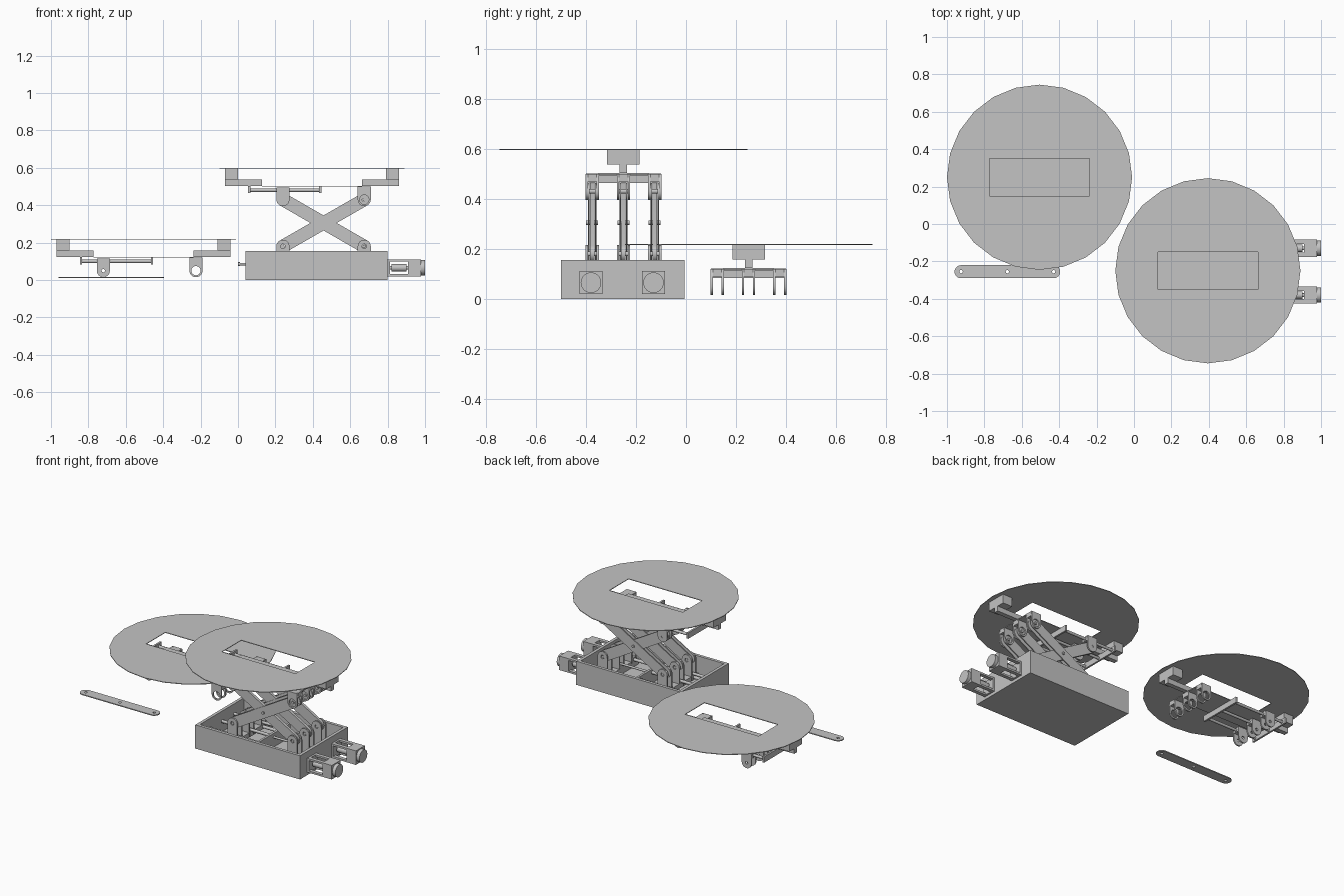
import bpy
import bmesh
from math import sin, cos, pi, atan2, hypot
from mathutils import Matrix, Vector

cube = bpy.data.objects.get("Cube")
if cube:
    bpy.data.objects.remove(cube, do_unlink=True)

GREY = (0.55, 0.55, 0.55, 1)
grey = bpy.data.materials.new("plain grey metal")
grey.use_nodes = True
grey.diffuse_color = GREY
grey.node_tree.nodes["Principled BSDF"].inputs["Base Color"].default_value = GREY


def add(name, mesh):
    ob = bpy.data.objects.new(name, mesh)
    mesh.materials.clear()
    mesh.materials.append(grey)
    bpy.context.collection.objects.link(ob)
    return ob


def box(name, x, y, z):
    """Box from three (low, high) ranges."""
    bm = bmesh.new()
    bmesh.ops.create_cube(bm, size=1)
    bmesh.ops.scale(bm, vec=[r[1] - r[0] for r in (x, y, z)], verts=bm.verts)
    bmesh.ops.translate(bm, vec=[(r[0] + r[1]) / 2 for r in (x, y, z)], verts=bm.verts)
    mesh = bpy.data.meshes.new(name)
    bm.to_mesh(mesh)
    bm.free()
    return add(name, mesh)


def rod(name, start, end, radius, sides=24):
    """Round bar between two points."""
    a, b = Vector(start), Vector(end)
    bm = bmesh.new()
    bmesh.ops.create_cone(bm, cap_ends=True, segments=sides, radius1=radius,
                          radius2=radius, depth=(b - a).length)
    turn = (b - a).to_track_quat("Z", "Y").to_matrix().to_4x4()
    bm.transform(Matrix.Translation((a + b) / 2) @ turn)
    mesh = bpy.data.meshes.new(name)
    bm.to_mesh(mesh)
    bm.free()
    ob = add(name, mesh)
    bpy.ops.object.select_all(action="DESELECT")
    ob.select_set(True)
    bpy.context.view_layer.objects.active = ob
    bpy.ops.object.shade_smooth_by_angle(angle=pi / 5)
    return ob


def ring(cx, cy, r, n=24, start=0.0, sweep=2 * pi):
    count = n if sweep >= 2 * pi else n + 1
    return [(cx + r * cos(start + sweep * i / n), cy + r * sin(start + sweep * i / n))
            for i in range(count)]


def sheet(name, loops, thick, matrix):
    """Flat plate from an outline followed by its hole loops."""
    curve = bpy.data.curves.new(name, "CURVE")
    curve.dimensions = "2D"
    curve.fill_mode = "BOTH"
    curve.extrude = thick / 2
    for loop in loops:
        spline = curve.splines.new("POLY")
        spline.points.add(len(loop) - 1)
        for point, (u, v) in zip(spline.points, loop):
            point.co = (u, v, 0, 1)
        spline.use_cyclic_u = True
    temp = bpy.data.objects.new(name, curve)
    bpy.context.collection.objects.link(temp)
    graph = bpy.context.evaluated_depsgraph_get()
    mesh = bpy.data.meshes.new_from_object(temp.evaluated_get(graph))
    bpy.data.objects.remove(temp, do_unlink=True)
    mesh.transform(matrix)
    return add(name, mesh)


UPRIGHT = Matrix.Rotation(pi / 2, 4, "X")
ARM = 0.2475      # pivot to centre distance of one link
ROUND = 0.035     # end radius of links and lugs


def link(name, thick, matrix):
    """Round-ended bar with three pin holes."""
    outline = ring(ARM, 0, ROUND, 12, -pi / 2, pi) + ring(-ARM, 0, ROUND, 12, pi / 2, pi)
    holes = [ring(x, 0, 0.009, 12) for x in (-ARM, 0, ARM)]
    return sheet(name, [outline] + holes, thick, matrix)


def clevis(name, x, y, z, top, hole, up=False):
    """Two rounded cheeks joined by a bridge at the far end from the pivot."""
    way = -1 if up else 1
    height = abs(top - z)
    outline = ring(0, 0, ROUND, 12, pi, pi) + [(ROUND, height), (-ROUND, height)]
    if up:
        outline = [(u, -v) for u, v in outline]
    for side in (-1, 1):
        place = Matrix.Translation((x, y + side * 0.022, z)) @ UPRIGHT
        sheet(name + "_cheek", [outline, ring(0, 0, hole, 16)], 0.009, place)
    ends = sorted((top, top - way * 0.03))
    box(name + "_bridge", (x - ROUND, x + ROUND), (y - 0.0265, y + 0.0265), ends)


LANES = (-0.125, 0.0, 0.125)


def platform(cx, cy, z, slider_x):
    """Round table top with its hangers, guide rods and lugs."""
    flat = Matrix.Translation((cx, cy, z - 0.002))
    slot = [(-0.267, -0.1), (0.267, -0.1), (0.267, 0.1), (-0.267, 0.1)]
    sheet("round_table_top", [ring(0, 0, 0.495), slot], 0.004, flat)
    box("dropped_plate", (cx - 0.267, cx + 0.267), (cy - 0.1, cy + 0.1), (z - 0.1, z - 0.096))
    # stepped hangers at both ends
    for s in (-1, 1):
        span = lambda a, b: sorted((cx + s * a, cx + s * b))
        box("hanger_block", span(0.395, 0.465), (cy - 0.065, cy + 0.065), (z - 0.063, z - 0.004))
        box("hanger_arm", span(0.267, 0.465), (cy - 0.015, cy + 0.015), (z - 0.096, z - 0.063))
    # end plates carrying the guide rods
    for x in (-0.335, 0.045):
        box("rod_end_plate", (cx + x - 0.006, cx + x + 0.006),
            (cy - 0.15, cy + 0.15), (z - 0.136, z - 0.098))
    for lane in LANES:
        y = cy + lane
        rod("guide_rod", (cx - 0.335, y, z - 0.12), (cx + 0.045, y, z - 0.12), 0.009, 16)
        clevis("slider_lug", cx + slider_x, y, z - 0.17, z - 0.105, 0.009)
        clevis("fixed_lug", cx + 0.28, y, z - 0.17, z - 0.1, 0.025)
    box("fixed_lug_bar", (cx + 0.245, cx + 0.315), (cy - 0.15, cy + 0.15), (z - 0.106, z - 0.1))


platform(0.395, -0.25, 0.6, -0.155)
platform(-0.505, 0.25, 0.22, -0.215)

# spare link lying on its own
link("spare_link", 0.006, Matrix.Translation((-0.677, -0.255, 0.014)))

# open base tray
X, Y, TOP, W = (0.04, 0.80), (-0.5, -0.005), 0.155, 0.02
box("tray_floor", X, Y, (0, W))
for y in (Y[0], Y[1] - W):
    box("tray_long_wall", X, (y, y + W), (0, TOP))
for x in (X[0], X[1] - W):
    box("tray_end_wall", (x, x + W), Y, (0, TOP))
rod("end_shaft", (0.01, -0.25, 0.085), (0.78, -0.25, 0.085), 0.007, 16)
rod("end_shaft_tip", (0.0, -0.25, 0.085), (0.012, -0.25, 0.085), 0.010, 16)

# scissor links, pins and lower lugs
left, right, low, high = 0.24, 0.675, 0.18, 0.43
mid = ((left + right) / 2, (low + high) / 2)
tilt = atan2(high - low, right - left)
for lane in LANES:
    y = -0.25 + lane
    spin = lambda a: UPRIGHT @ Matrix.Rotation(a, 4, "Z")
    link("inner_link", 0.018, Matrix.Translation((mid[0], y, mid[1])) @ spin(-tilt))
    for s in (-1, 1):
        link("outer_link", 0.006, Matrix.Translation((mid[0], y + s * 0.0135, mid[1])) @ spin(tilt))
    for x, z in ((left, low), (right, low), (left, high), (right, high), mid):
        rod("pivot_pin", (x, y - 0.024, z), (x, y + 0.024, z), 0.009, 16)
    for x in (left, right):
        clevis("base_lug", x, y, low, 0.05, 0.012, up=True)
    rod("base_guide_rod", (0.06, y, 0.09), (0.42, y, 0.09), 0.009, 16)
box("slider_crossbar", (0.205, 0.275), (-0.42, -0.08), (0.05, 0.08))
box("fixed_crossbar", (0.64, 0.71), (-0.42, -0.08), (W, 0.06))
box("rod_support", (0.42, 0.435), (-0.42, -0.08), (W, 0.11))

# drive motors with open couplings
for y in (-0.38, -0.13):
    z, h, t = 0.065, 0.046, 0.012
    rod("lead_screw", (0.06, y, z), (0.92, y, z), 0.010, 16)
    rod("shaft_coupling", (0.82, y, z), (0.90, y, z), 0.020)
    box("motor_mount_plate", (0.80, 0.812), (y - h, y + h), (z - h, z + h))
    for sy in (-1, 1):
        for sz in (-1, 1):
            box("motor_mount_post", (0.81, 0.915), sorted((y + sy * h, y + sy * (h - 2 * t))),
                sorted((z + sz * h, z + sz * (h - t))))
    box("motor_body", (0.91, 0.978), (y - h, y + h), (z - h, z + h))
    rod("motor_end_cap", (0.978, y, z), (1.0, y, z), 0.041)
